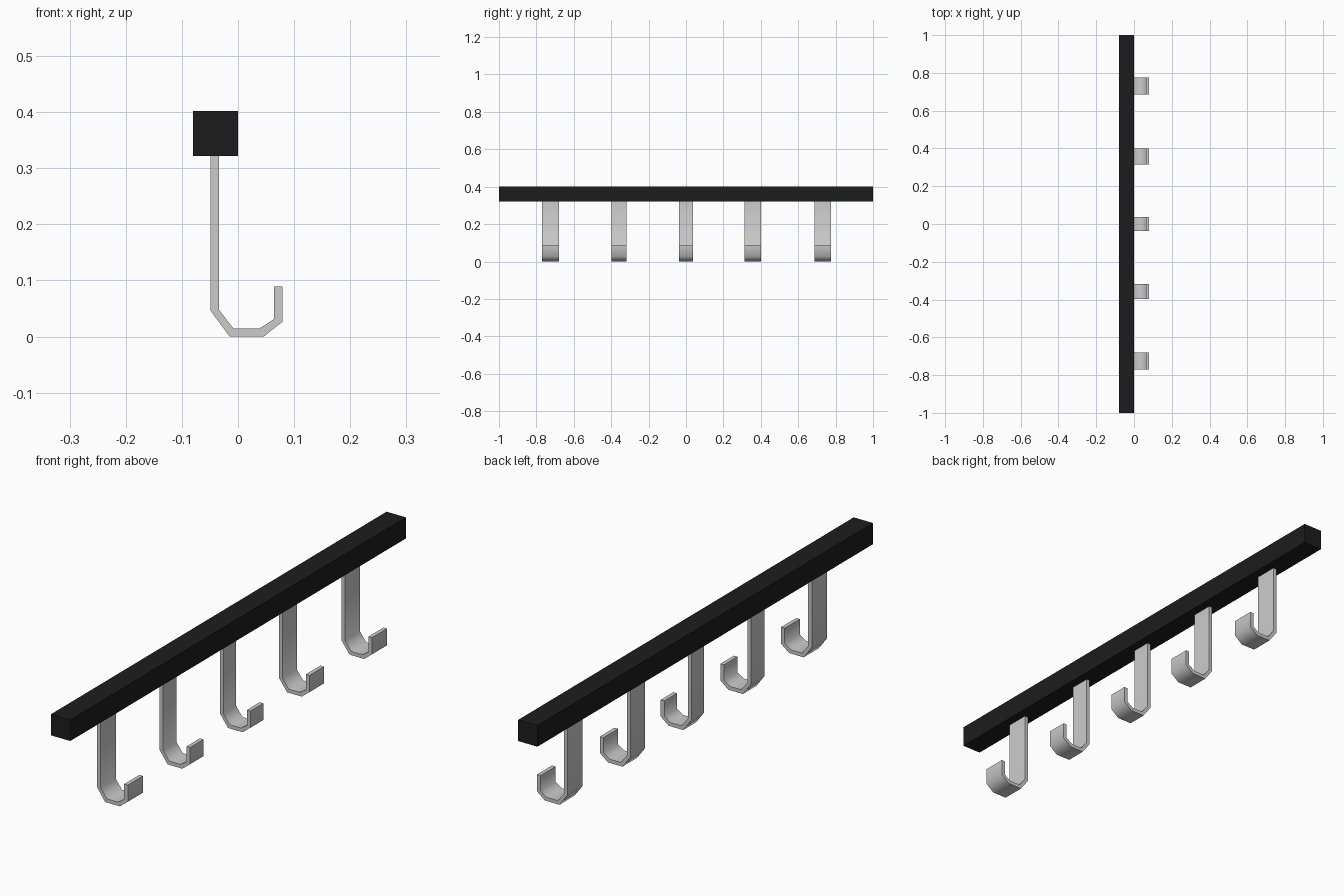
import bpy, bmesh, math

if "Cube" in bpy.data.objects:
    bpy.data.objects.remove(bpy.data.objects["Cube"])

# Side profile of a hook strap (x, z), outer edge then inner edge
PROFILE = [(-0.049, 0.325), (-0.049, 0.046), (-0.015, 0.0), (0.046, 0.0),
           (0.079, 0.026), (0.079, 0.089), (0.064, 0.089), (0.064, 0.031),
           (0.038, 0.014), (-0.008, 0.014), (-0.034, 0.048), (-0.034, 0.325)]

# (centre y, width) of each hook along the rail
HOOKS = [(-0.725, 0.09), (-0.358, 0.08), (0.0, 0.076), (0.357, 0.086), (0.731, 0.09)]


def make_object(name, bm):
    bmesh.ops.recalc_face_normals(bm, faces=bm.faces)
    mesh = bpy.data.meshes.new(name)
    bm.to_mesh(mesh)
    bm.free()
    obj = bpy.data.objects.new(name, mesh)
    bpy.context.collection.objects.link(obj)
    return obj


def extruded(name, profile, y, width):
    bm = bmesh.new()
    face = bm.faces.new([bm.verts.new((x, y - width / 2, z)) for x, z in profile])
    ext = bmesh.ops.extrude_face_region(bm, geom=[face], use_keep_orig=True)
    moved = [g for g in ext["geom"] if isinstance(g, bmesh.types.BMVert)]
    bmesh.ops.translate(bm, verts=moved, vec=(0, width, 0))
    return make_object(name, bm)


# Black square rail
rail = extruded("rail", [(-0.08, 0.322), (0, 0.322), (0, 0.402), (-0.08, 0.402)], 0, 2)
black = bpy.data.materials.new("black")
black.diffuse_color = (0.012, 0.012, 0.012, 1)
black.use_nodes = True
black.node_tree.nodes["Principled BSDF"].inputs["Base Color"].default_value = black.diffuse_color
rail.data.materials.append(black)

# Bent strap hooks, smooth around the bends
for i, (y, width) in enumerate(HOOKS, 1):
    hook = extruded(f"hook_{i}", PROFILE, y, width)
    bpy.ops.object.select_all(action='DESELECT')
    hook.select_set(True)
    bpy.context.view_layer.objects.active = hook
    bpy.ops.object.shade_smooth_by_angle(angle=math.radians(62))
